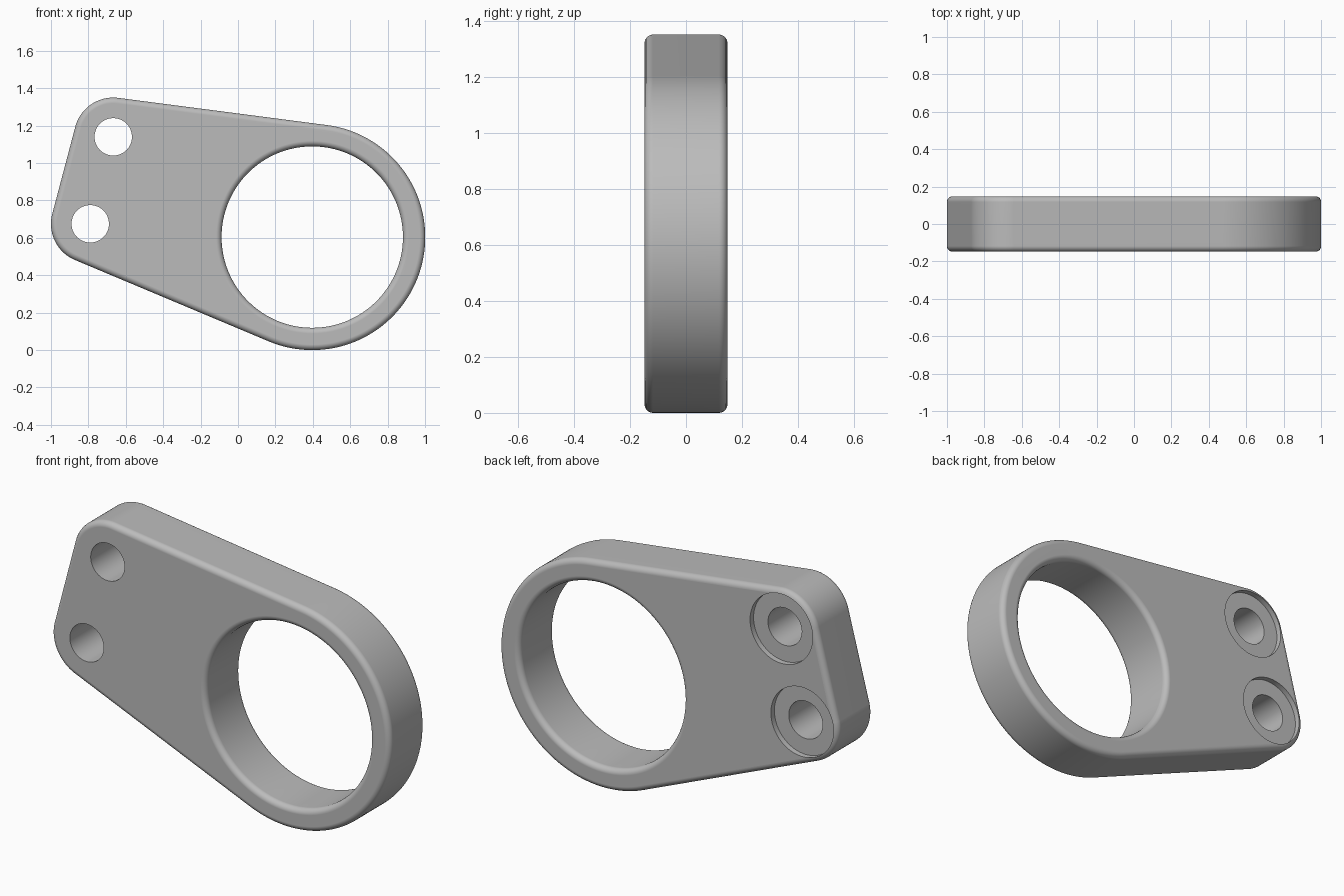
import bpy
import bmesh
from math import cos, sin, pi
from mathutils import Vector

cube = bpy.data.objects.get("Cube")
if cube:
    bpy.data.objects.remove(cube, do_unlink=True)

HALF = 0.148        # half the plate thickness
FILLET = 0.03       # rounded edge radius
STEPS = 5
BIG = Vector((0.397, 0.604))
HOLES = [Vector((-0.667, 1.14)), Vector((-0.79, 0.675))]
LOBES = [(BIG, 0.604)] + [(c, 0.21) for c in HOLES]

grey = bpy.data.materials.new("plain grey")
grey.use_nodes = True
COLOUR = (0.5, 0.5, 0.5, 1)
grey.diffuse_color = COLOUR
grey.node_tree.nodes["Principled BSDF"].inputs["Base Color"].default_value = COLOUR


def loft(name, lobes, layers, count):
    """Wrap rings around the lobes; each layer is (y, radius offset)."""
    bm = bmesh.new()
    rings = []
    for y, offset in layers:
        ring = []
        for i in range(count):
            d = Vector((cos(2 * pi * i / count), sin(2 * pi * i / count)))
            c, r = max(lobes, key=lambda lobe: lobe[0].dot(d) + lobe[1])
            p = c + d * (r + offset)
            ring.append(bm.verts.new((p.x, y, p.y)))
        rings.append(ring)
    for a, b in zip(rings, rings[1:]):
        for i in range(count):
            j = (i + 1) % count
            bm.faces.new((a[i], a[j], b[j], b[i]))
    bm.faces.new(rings[0])
    bm.faces.new(rings[-1])
    bmesh.ops.recalc_face_normals(bm, faces=bm.faces[:])
    mesh = bpy.data.meshes.new(name)
    bm.to_mesh(mesh)
    bm.free()
    mesh.materials.append(grey)
    obj = bpy.data.objects.new(name, mesh)
    bpy.context.collection.objects.link(obj)
    return obj


def rounded_layers(sign):
    """Quarter-round at both faces: sign -1 shrinks, +1 flares outwards."""
    half = [(HALF - FILLET * (1 - sin(t)), sign * FILLET * (1 - cos(t)))
            for t in (pi / 2 * k / STEPS for k in range(STEPS + 1))]
    return [(-y, o) for y, o in reversed(half)] + half


# Plate body with rounded rim
plate = loft("bracket_plate", LOBES, rounded_layers(-1), 240)

# Cutters: flared bore, bolt holes and shallow recesses on the back
bore = rounded_layers(1)
bore = [(-0.3, FILLET)] + bore + [(0.3, FILLET)]
cutters = [loft("bore_cutter", [(BIG, 0.485)], bore, 128)]
for c in HOLES:
    cutters.append(loft("bolt_hole_cutter", [(c, 0.1)],
                        [(-0.3, 0), (HALF - 0.03, 0), (HALF - 0.03, 0.085), (0.3, 0.085)], 64))

bpy.context.view_layer.objects.active = plate
for cutter in cutters:
    mod = plate.modifiers.new("cut", "BOOLEAN")
    mod.operation = "DIFFERENCE"
    mod.solver = "EXACT"
    mod.object = cutter
    bpy.ops.object.modifier_apply(modifier=mod.name)
    bpy.data.objects.remove(cutter, do_unlink=True)

# Smooth curves, crisp hole edges, flat faces kept flat
bpy.ops.object.select_all(action="DESELECT")
plate.select_set(True)
bpy.ops.object.shade_smooth_by_angle(angle=pi / 6)
weighted = plate.modifiers.new("flat_faces", "WEIGHTED_NORMAL")
weighted.keep_sharp = True
